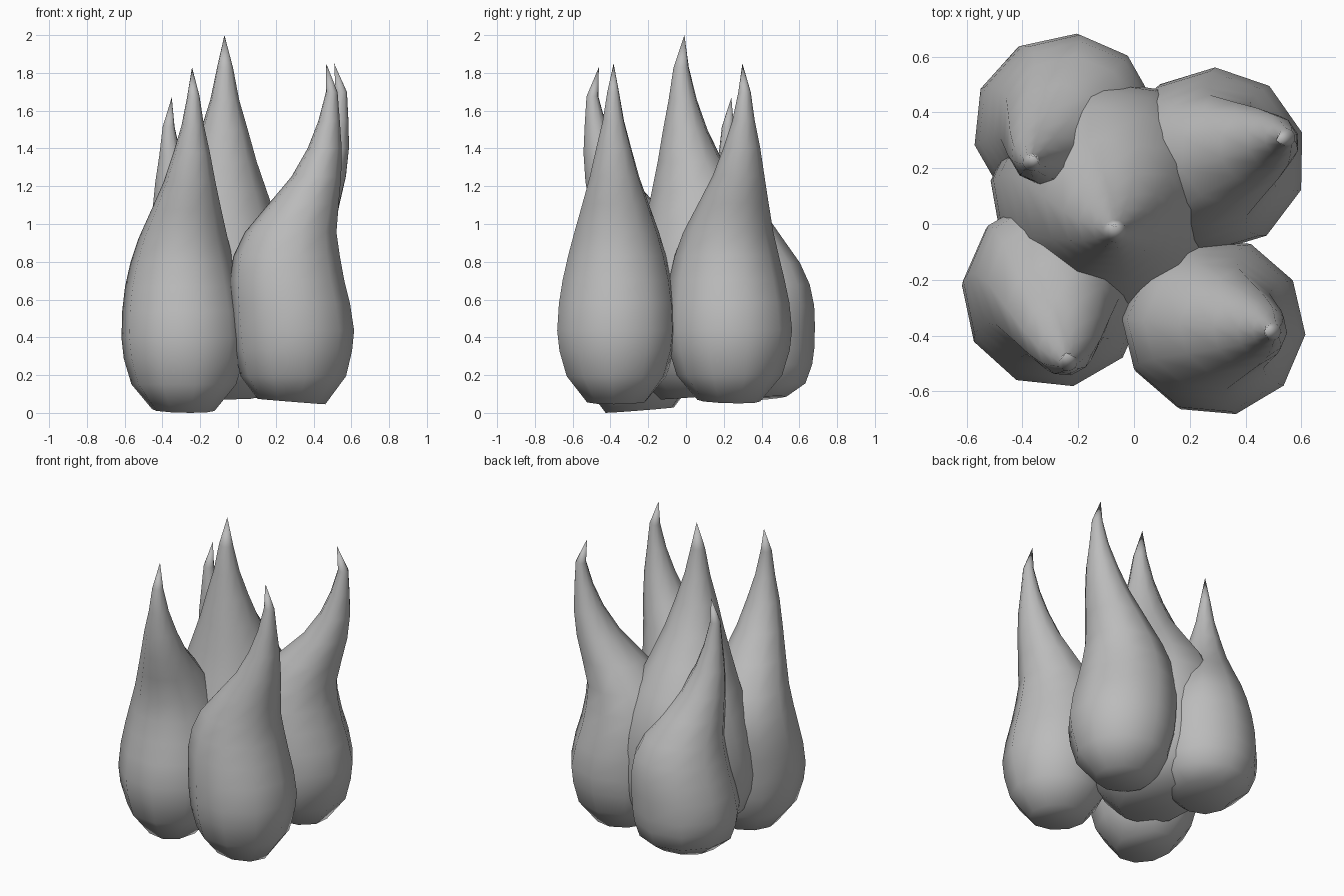
import bpy, bmesh
from math import sin, cos, pi, radians
from mathutils import Matrix, Vector

if "Cube" in bpy.data.objects:
    bpy.data.objects.remove(bpy.data.objects["Cube"])

mat = bpy.data.materials.new("stone grey")
mat.use_nodes = True
grey = (0.5, 0.5, 0.5, 1)
mat.diffuse_color = grey
mat.node_tree.nodes["Principled BSDF"].inputs["Base Color"].default_value = grey

# Teardrop rings: height fraction, sideways lean, radius along lean, radius across
RINGS = [(0, -.01, .18, .16), (.075, 0, .28, .27), (.15, 0, .312, .31),
         (.21, 0, .323, .322), (.29, -.016, .317, .314), (.36, -.034, .304, .295),
         (.43, -.036, .283, .266), (.50, -.015, .244, .23), (.585, .055, .186, .18),
         (.665, .122, .132, .134), (.75, .167, .09, .095), (.83, .19, .057, .058),
         (.915, .204, .031, .032)]
TIP_LEAN = .175
SIDES = 10


def flame(name, x, y, base, top, angle, width=1.0, lean=1.0, slump=1.0):
    """One ten-sided teardrop whose tip leans toward the given angle."""
    bm = bmesh.new()
    h = top - base
    loops = []
    for i, (f, off, along, across) in enumerate(RINGS):
        loop = []
        for k in range(SIDES):
            a = 2 * pi * k / SIDES
            u = along * width * cos(a)
            z = base + f ** slump * h
            if i == 0:                      # tilted underside
                z -= .08 * u
            loop.append(bm.verts.new((u + off * lean, across * width * sin(a), z)))
        loops.append(loop)
    for lo, hi in zip(loops, loops[1:]):
        for k in range(SIDES):
            n = (k + 1) % SIDES
            bm.faces.new((lo[k], lo[n], hi[n], hi[k]))
    tip = bm.verts.new((TIP_LEAN * lean, 0, top))
    for k in range(SIDES):
        bm.faces.new((loops[-1][k], loops[-1][(k + 1) % SIDES], tip))
    bm.faces.new(loops[0][::-1])
    bm.transform(Matrix.Translation(Vector((x, y, 0))) @ Matrix.Rotation(radians(angle), 4, 'Z'))
    mesh = bpy.data.meshes.new(name)
    bm.to_mesh(mesh)
    bm.free()
    mesh.materials.append(mat)
    mesh.shade_smooth()
    bpy.context.collection.objects.link(bpy.data.objects.new(name, mesh))


# Tall middle flame and four around it
flame("center_flame", -.09, .095, .09, 2.0, -80, 1.33, .6, 1.06)
flame("front_right_flame", -.287, -.256, .015, 1.83, -78, 1.03, 1.2)
flame("front_left_flame", .293, -.368, .06, 1.85, -5, 1.0)
flame("back_left_flame", .285, .23, .065, 1.85, 17, 1.03, 1.34)
flame("back_right_flame", -.25, .352, .075, 1.67, -132, 1.02, .86, 1.15)
